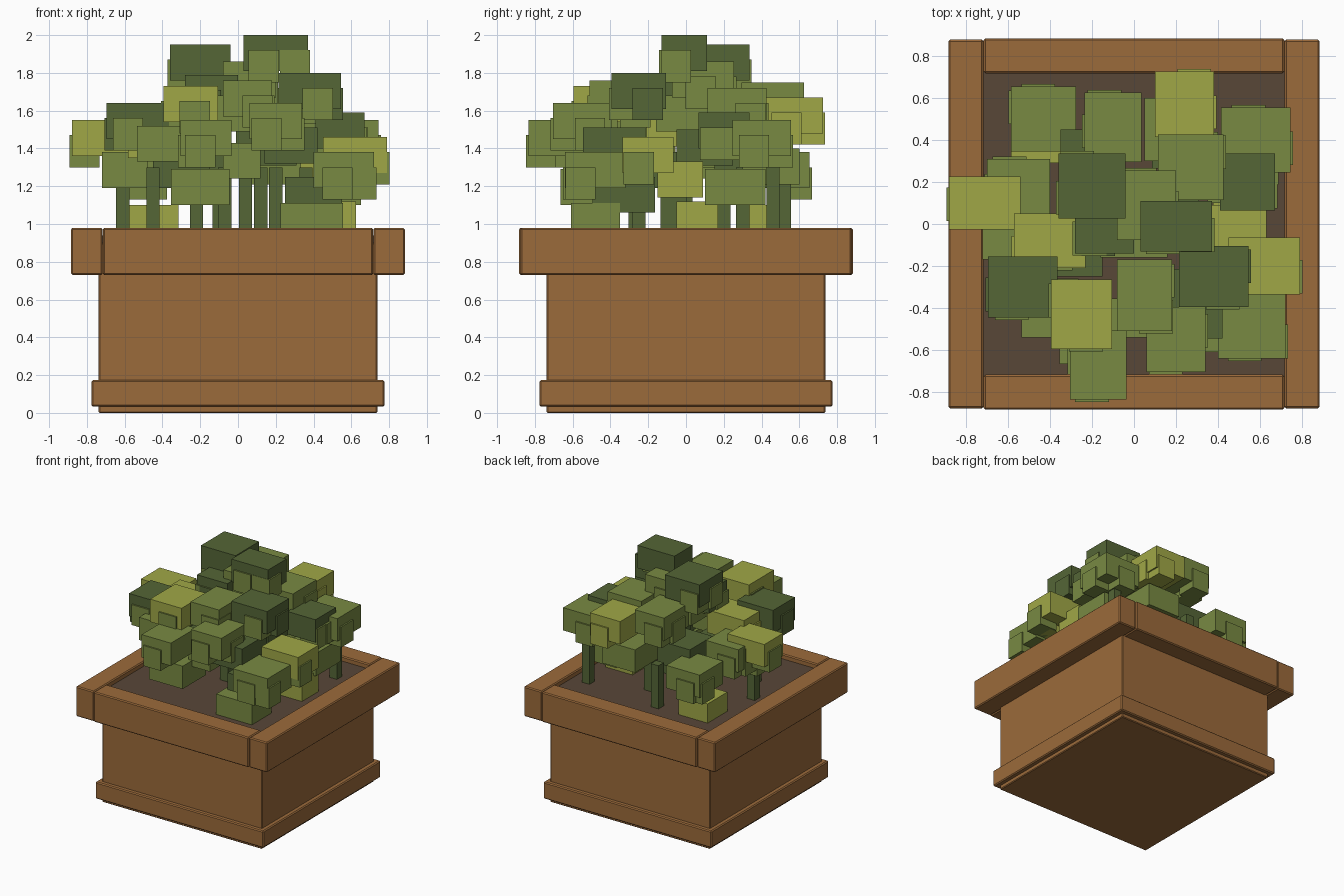
import bpy
import random
from mathutils import Vector

random.seed(4)
if "Cube" in bpy.data.objects:
    bpy.data.objects.remove(bpy.data.objects["Cube"], do_unlink=True)


def material(name, rgb):
    mat = bpy.data.materials.new(name)
    mat.use_nodes = True
    colour = (*rgb, 1)
    mat.diffuse_color = colour
    mat.node_tree.nodes["Principled BSDF"].inputs["Base Color"].default_value = colour
    return mat


wood = material("warm wood", (.33, .145, .043))
soil = material("dark soil", (.098, .063, .039))
dark = material("dark leaf green", (.09, .133, .037))
mid = material("mid leaf green", (.19, .255, .055))
light = material("light leaf green", (.35, .39, .062))


def box(name, centre, size, mat, bevel=0):
    """Add a box with its scale applied and an optional small chamfer."""
    bpy.ops.mesh.primitive_cube_add(size=1, location=centre)
    obj = bpy.context.object
    obj.name = name
    for vert in obj.data.vertices:
        vert.co *= Vector(size)
    obj.data.materials.append(mat)
    if bevel:
        mod = obj.modifiers.new("worn edges", "BEVEL")
        mod.width = bevel
        mod.segments = 1
    return obj


# Planter body, foot trim and soil
box("planter_body", (0, 0, .45), (1.475, 1.475, .9), wood, .006)
box("foot_trim", (0, 0, .103), (1.55, 1.55, .14), wood, .008)
box("soil", (0, 0, .9), (1.45, 1.45, .08), soil)

# Four rim beams: two long sides, and two set between them
for side, label in ((1, "left"), (-1, "right")):
    box("rim_" + label, (side * .8, 0, .855), (.166, 1.755, .25), wood, .008)
for side, label in ((1, "back"), (-1, "front")):
    box("rim_" + label, (0, side * .8, .855), (1.43, .166, .25), wood, .008)


def leaf_block(name, mat, x, y, top, width, depth, tufts=True):
    """Add a leaf block and small tufts poking out of its outer faces."""
    height = .19
    z = top - height / 2
    box(name, (x, y, z), (width, depth, height), mat)
    if not tufts:
        return
    tuft = .16
    out_x = (1 if x > 0 else -1) * ((width - tuft) / 2 + .012)
    out_y = (1 if y > 0 else -1) * ((depth - tuft) / 2 + .012)
    for dx, dy in ((out_x, random.uniform(-.08, .08)),
                   (random.uniform(-.08, .08), out_y)):
        shade = mat if mat == mid else random.choice((mat, mid))
        box(name + "_tuft", (x + dx, y + dy, z - .07), (tuft, tuft, .17), shade)


# Main foliage: x, y, top height, width, depth
dark_blocks = [
    (.2, -.01, 2, .34, .24), (-.2, .18, 1.95, .32, .31),
    (.38, -.25, 1.8, .33, .29), (-.53, -.3, 1.64, .33, .29),
    (.54, .2, 1.59, .26, .27), (-.14, -.02, 1.79, .28, .24),
]
mid_blocks = [
    (-.43, .5, 1.38, .31, .31), (-.1, .46, 1.75, .27, .33),
    (.58, .4, 1.55, .33, .31), (.27, .27, 1.72, .31, .31),
    (.05, -.34, 1.76, .26, .34), (.56, -.48, 1.38, .32, .32),
    (-.17, -.67, 1.55, .27, .33), (.2, -.55, 1.64, .28, .31),
    (.06, .09, 1.86, .28, .33), (-.55, .16, 1.49, .3, .3),
]
light_blocks = [
    (.24, .57, 1.67, .28, .31), (-.71, .1, 1.55, .34, .25),
    (-.4, -.08, 1.6, .34, .26), (-.25, -.43, 1.73, .29, .33),
    (.62, -.2, 1.46, .34, .27),
]
for mat, blocks in ((dark, dark_blocks), (mid, mid_blocks), (light, light_blocks)):
    for block in blocks:
        leaf_block("leaf_block", mat, *block)

# Lower and inner foliage: x, y, top height, width, depth
under_blocks = [
    (mid, (-.6, -.04, 1.38, .24, .26)), (mid, (-.2, -.51, 1.29, .31, .31)),
    (mid, (.02, -.4, 1.43, .2, .28)), (mid, (.39, -.48, 1.11, .33, .26)),
    (mid, (-.4, -.4, 1.52, .27, .28)), (dark, (.4, -.33, 1.25, .3, .33)),
    (light, (.48, -.03, 1.33, .3, .24)), (mid, (.5, .26, 1.29, .3, .32)),
    (dark, (.28, -.38, 1.51, .28, .33)), (light, (-.45, .42, 1.1, .27, .26)),
    (light, (.5, .06, 1.12, .25, .22)), (dark, (-.2, .3, 1.45, .3, .3)),
    (dark, (.15, .1, 1.5, .32, .3)), (mid, (.2, .45, 1.4, .3, .3)),
    (dark, (-.3, -.1, 1.38, .3, .3)), (mid, (0, 0, 1.68, .32, .32)),
]
for mat, block in under_blocks:
    leaf_block("under_leaf_block", mat, *block, tufts=False)

# Square stems rising from the soil
for x, y in ((-.61, -.02), (-.45, -.27), (-.22, .2), (-.07, -.05), (.04, .0),
             (.12, .3), (.2, -.03), (.36, -.25), (.58, .46), (-.1, .52),
             (-.45, .46), (.2, -.1)):
    box("stem", (x, y, 1.1), (.07, .07, .4), dark)
